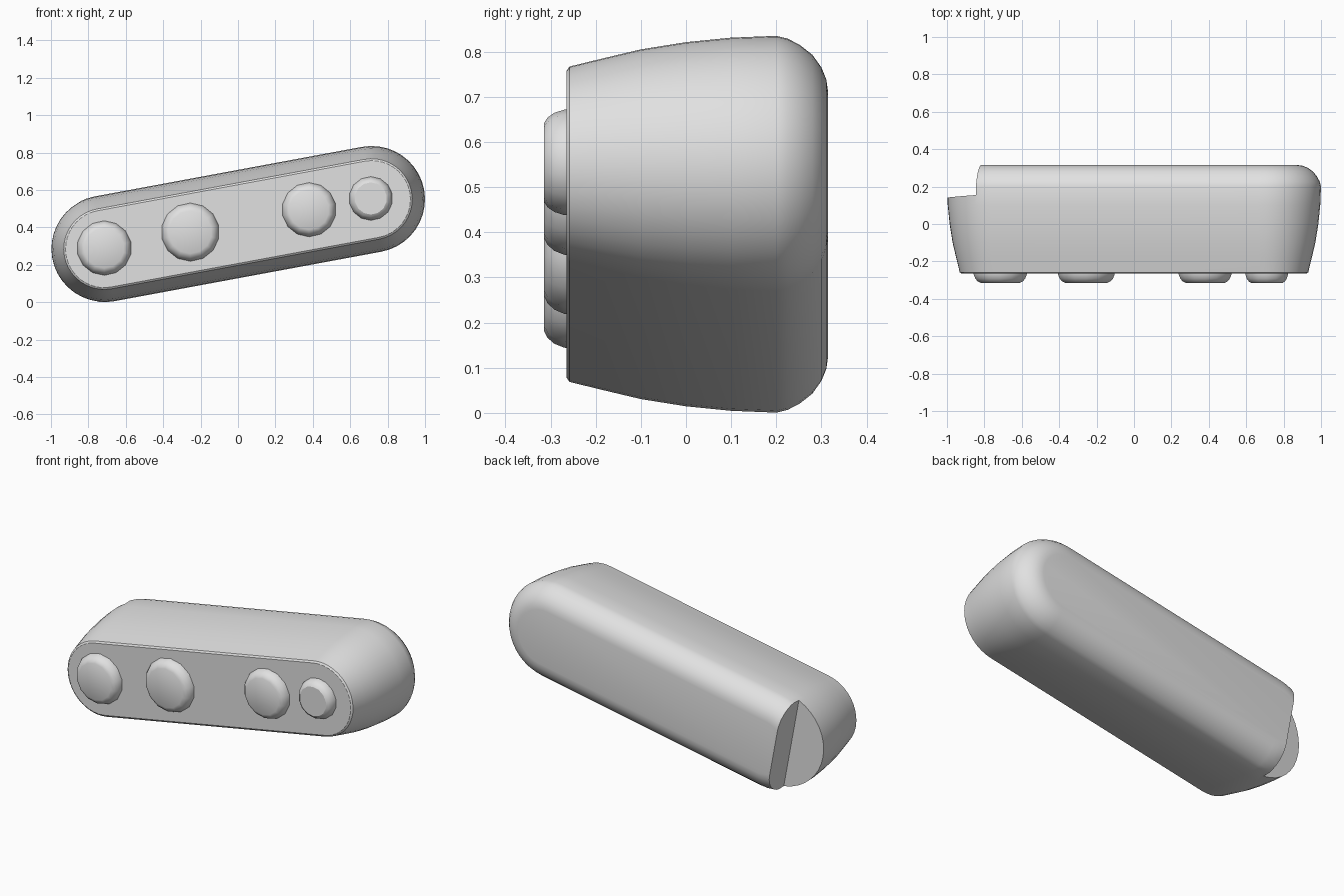
import bpy, bmesh, math
from mathutils import Matrix

if "Cube" in bpy.data.objects:
    bpy.data.objects.remove(bpy.data.objects["Cube"])

TILT = Matrix.Translation((0, 0, 0.418)) @ Matrix.Rotation(math.radians(-10.5), 4, 'Y')
HALF = 0.727          # half distance between the two rounded ends

grey = bpy.data.materials.new("light_grey")
grey.diffuse_color = (0.75, 0.75, 0.75, 1)
grey.use_nodes = True
grey.node_tree.nodes["Principled BSDF"].inputs["Base Color"].default_value = grey.diffuse_color


def finish(name, bm, angle):
    bmesh.ops.recalc_face_normals(bm, faces=bm.faces)
    mesh = bpy.data.meshes.new(name)
    bm.to_mesh(mesh)
    bm.free()
    mesh.materials.append(grey)
    obj = bpy.data.objects.new(name, mesh)
    bpy.context.collection.objects.link(obj)
    smooth(obj, angle)
    return obj


def smooth(obj, angle):
    bpy.ops.object.select_all(action='DESELECT')
    obj.select_set(True)
    bpy.context.view_layer.objects.active = obj
    bpy.ops.object.shade_smooth_by_angle(angle=math.radians(angle))


def loft(bm, rings):
    # skin a list of closed rings and cap both ends
    loops = [[bm.verts.new(p) for p in ring] for ring in rings]
    n = len(loops[0])
    for a, b in zip(loops, loops[1:]):
        for i in range(n):
            j = (i + 1) % n
            bm.faces.new((a[i], a[j], b[j], b[i]))
    bm.faces.new(loops[0])
    bm.faces.new(loops[-1])


def capsule_ring(r, y, steps=20):
    pts = []
    for side, start in ((1, -90), (-1, 90)):
        for i in range(steps + 1):
            a = math.radians(start + 180 * i / steps)
            pts.append((side * HALF + r * math.cos(a), y, r * math.sin(a)))
    return pts


# Body: tapered capsule with a rounded back
profile = [(0.207, -0.265), (0.217, -0.258), (0.236, -0.18), (0.255, -0.10),
           (0.271, 0.0), (0.281, 0.10), (0.285, 0.20), (0.279, 0.225),
           (0.265, 0.252), (0.243, 0.28), (0.215, 0.30), (0.188, 0.311), (0.16, 0.315)]
bm = bmesh.new()
loft(bm, [capsule_ring(r, y) for r, y in profile])
body = finish("body", bm, 30)

# Notch at the back of the left end
bm = bmesh.new()
notch = [(-0.81, 0.155), (-1.03, 0.139), (-1.3, 0.139), (-1.3, 0.5), (-0.80, 0.5)]
loft(bm, [[(x, y, z) for x, y in notch] for z in (-0.5, 0.5)])
cutter = finish("notch_cutter", bm, 10)
cutter.hide_render = True
mod = body.modifiers.new("notch", 'BOOLEAN')
mod.operation = 'DIFFERENCE'
mod.solver = 'EXACT'
mod.object = cutter
bpy.context.view_layer.objects.active = body
bpy.ops.object.modifier_apply(modifier=mod.name)
bpy.data.objects.remove(cutter)
smooth(body, 30)
body.matrix_world = TILT

# Front knobs: domed discs
knob_profile = [(1.0, -0.25), (0.99, -0.27), (0.93, -0.292), (0.84, -0.307), (0.73, -0.315)]
knobs = [(-0.715, 0.29, 0.147), (-0.255, 0.375, 0.157), (0.38, 0.495, 0.146), (0.71, 0.555, 0.118)]
for k, (x, z, r) in enumerate(knobs):
    bm = bmesh.new()
    angles = [math.tau * (i + 0.5) / 14 for i in range(14)]
    loft(bm, [[(r * s * math.cos(a), y, r * s * math.sin(a)) for a in angles]
              for s, y in knob_profile])
    finish(f"knob_{k + 1}", bm, 30).location = (x, 0, z)
